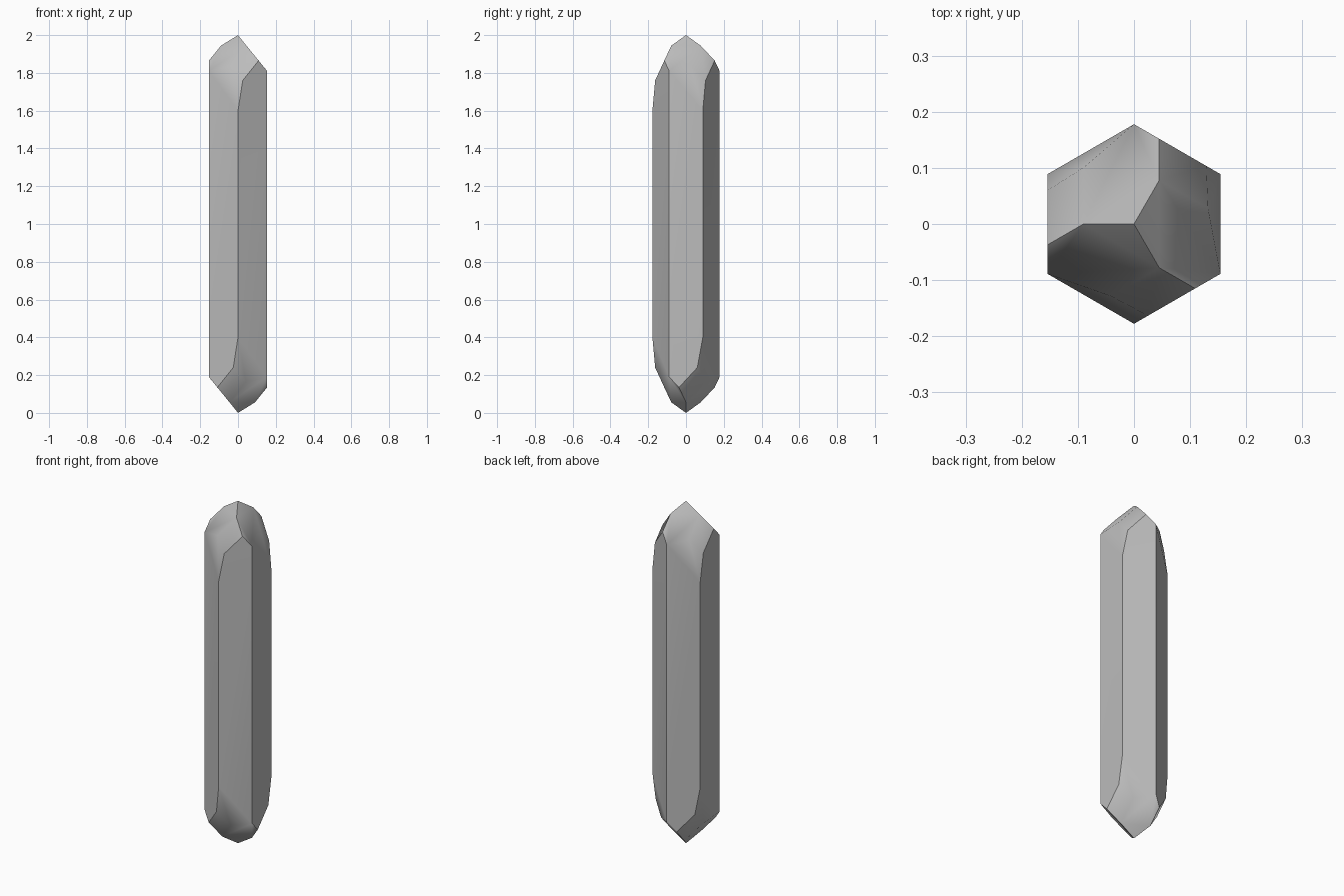
import bpy, bmesh
from math import radians, tan
from mathutils import Matrix, Vector

cube = bpy.data.objects.get("Cube")
if cube:
    bpy.data.objects.remove(cube)

HEIGHT = 2.0
A = 0.154                      # centre to prism side
C = A * tan(radians(30))       # half width of a prism side


def turn(point, degrees):
    return Matrix.Rotation(radians(degrees), 3, 'Z') @ Vector(point)


def flip(point):
    # half turn about the y axis, swaps the two tips
    return Vector((-point[0], point[1], HEIGHT - point[2]))


# Corner points of one tip sector, facing +x
apex = Vector((0, 0, HEIGHT))
ridge_low = turn((0.09, 0, 1.944), -60)
ridge_high = turn((0.09, 0, 1.944), 60)
peak_low = turn((A, 0.037, 1.865), -60)
peak_high = turn((A, 0.037, 1.865), 60)
shoulder = turn((A, -0.06, 1.76), 60)
knee = Vector((0.132, 0.028, 1.836))
corner_low = Vector((A, -C, 1.81))
corner_high = Vector((A, C, 1.6))

# Lower outline of the same prism side, borrowed from the opposite tip
lower = [flip(p) for p in ((-A, -C, 1.81), (-A, -0.037, 1.865),
                           (-A, 0.06, 1.76), (-A, C, 1.6))]

sector = [
    [apex, ridge_low, peak_low, corner_low, knee, ridge_high],   # tip facet
    [ridge_high, knee, shoulder, peak_high],                     # upper bevel
    [knee, corner_low, corner_high, shoulder],                   # lower bevel
    [corner_low] + lower + [corner_high],                        # prism side
]

# Six sectors: three turns, each with its flipped partner
bm = bmesh.new()
group = bm.faces.layers.int.new("group")
number = 0
for angle in (0, 120, 240):
    for flipped in (False, True):
        for outline in sector:
            points = [turn(p, angle) for p in outline]
            if flipped:
                points = [flip(p) for p in points]
            face = bm.faces.new([bm.verts.new(p) for p in points])
            face[group] = number
            face.smooth = True
        number += 1
bmesh.ops.remove_doubles(bm, verts=bm.verts, dist=0.002)
bmesh.ops.recalc_face_normals(bm, faces=bm.faces)

# Sharp edges only where two sectors meet
for edge in bm.edges:
    edge.smooth = len({f[group] for f in edge.link_faces}) == 1
bm.faces.layers.int.remove(group)

mesh = bpy.data.meshes.new("crystal")
bm.to_mesh(mesh)
bm.free()
crystal = bpy.data.objects.new("crystal", mesh)
bpy.context.collection.objects.link(crystal)

# Large facets keep an even tone, bevels blend
weighted = crystal.modifiers.new("weighted_normals", 'WEIGHTED_NORMAL')
weighted.keep_sharp = True

stone = bpy.data.materials.new("grey_stone")
stone.use_nodes = True
color = (0.5, 0.5, 0.5, 1)
stone.diffuse_color = color
stone.node_tree.nodes["Principled BSDF"].inputs["Base Color"].default_value = color
mesh.materials.append(stone)
